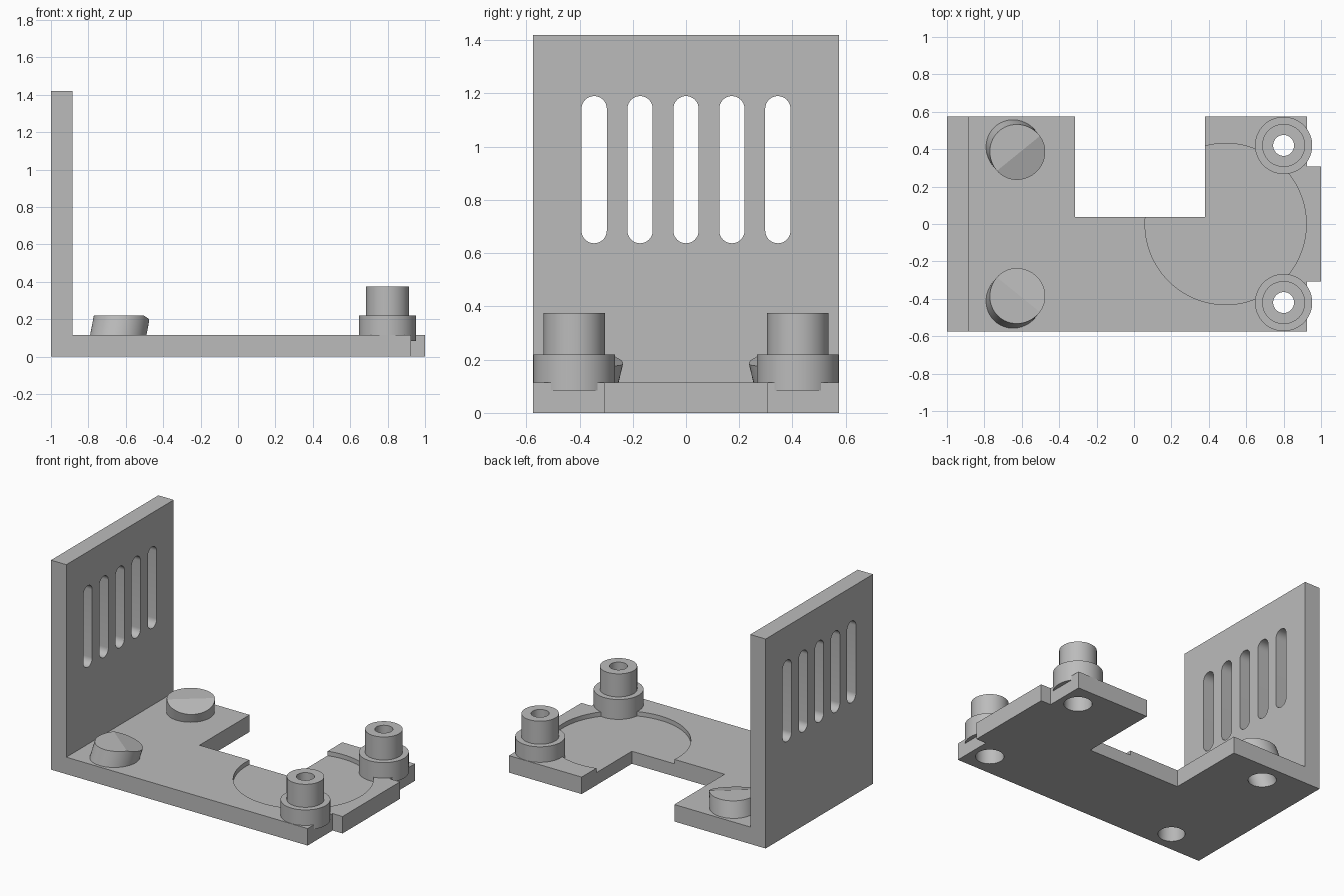
import bpy, bmesh, math
from mathutils import Vector

if "Cube" in bpy.data.objects:
    bpy.data.objects.remove(bpy.data.objects["Cube"])

gray = bpy.data.materials.new("plain gray")
gray.diffuse_color = (0.5, 0.5, 0.5, 1)
gray.use_nodes = True
gray.node_tree.nodes["Principled BSDF"].inputs["Base Color"].default_value = gray.diffuse_color


def make(name, bm):
    bmesh.ops.recalc_face_normals(bm, faces=bm.faces)
    mesh = bpy.data.meshes.new(name)
    bm.to_mesh(mesh)
    bm.free()
    mesh.materials.append(gray)
    ob = bpy.data.objects.new(name, mesh)
    bpy.context.collection.objects.link(ob)
    return ob


def prism(name, points, sweep):
    """Extrude a flat outline along a vector."""
    bm = bmesh.new()
    sweep = Vector(sweep)
    low = [bm.verts.new(p) for p in points]
    high = [bm.verts.new(Vector(p) + sweep) for p in points]
    n = len(points)
    bm.faces.new(low)
    bm.faces.new(high)
    for i in range(n):
        j = (i + 1) % n
        bm.faces.new((low[i], low[j], high[j], high[i]))
    return make(name, bm)


def box(name, x0, x1, y0, y1, z0, z1):
    return prism(name, [(x0, y0, z0), (x1, y0, z0), (x1, y1, z0), (x0, y1, z0)], (0, 0, z1 - z0))


def rod(name, start, end, r, n=64):
    """Cylinder between two points."""
    start, end = Vector(start), Vector(end)
    q = Vector((0, 0, 1)).rotation_difference(end - start)
    ring = [start + q @ Vector((r * math.cos(a), r * math.sin(a), 0))
            for a in (2 * math.pi * i / n for i in range(n))]
    return prism(name, ring, end - start)


def boolean(ob, tools, operation='DIFFERENCE'):
    """Apply boolean tools to an object and delete the tools."""
    for t in tools:
        t.hide_render = True
        m = ob.modifiers.new("cut", 'BOOLEAN')
        m.operation, m.solver, m.object = operation, 'EXACT', t
    bpy.context.view_layer.update()
    deps = bpy.context.evaluated_depsgraph_get()
    mesh = bpy.data.meshes.new_from_object(ob.evaluated_get(deps))
    ob.modifiers.clear()
    ob.data = mesh
    for t in tools:
        bpy.data.objects.remove(t)


W, T = 0.575, 0.115     # half width, plate thickness
POST = (0.8, 0.42)      # post position, mirrored in y
TILT = math.radians(17)


def post_cutters(s):
    """Screw hole with a wider counterbore from below."""
    x, y = POST[0], s * POST[1]
    return [rod("screw_hole", (x, y, -0.1), (x, y, 0.5), 0.056),
            rod("counterbore", (x, y, -0.1), (x, y, 0.2), 0.087)]


def peg_axis(s):
    top = Vector((-0.62, s * 0.38, 0.22))
    axis = Vector((0.63 * math.sin(TILT), -s * 0.777 * math.sin(TILT), math.cos(TILT)))
    return top, axis


def peg_pocket(s):
    top, axis = peg_axis(s)
    return rod("pocket", top - axis * 0.45, top - axis * 0.05, 0.083)


# Base plate outline with end tab and rear notch
outline = [(-1, -W), (0.925, -W), (0.925, -0.308), (1, -0.308), (1, 0.308), (0.925, 0.308),
           (0.925, W), (0.38, W), (0.38, 0.037), (-0.315, 0.037), (-0.315, W), (-1, W)]
bracket = prism("bracket", [(x, y, 0) for x, y in outline], (0, 0, T))

# Upright wall joined to the base
boolean(bracket, [box("wall", -1, -0.885, -W, W, 0, 1.42)], 'UNION')

# Round recess and the holes under posts and pegs
cutters = [rod("recess", (0.49, 0, 0.085), (0.49, 0, 0.2), 0.431, 128)]
for s in (-1, 1):
    cutters += post_cutters(s) + [peg_pocket(s)]

# Five vertical round-ended slots in the wall
for i in range(-2, 3):
    pts = []
    for k in range(34):
        end = k // 17
        a = math.pi * ((k % 17) / 16 + end)
        z = (1.19 - 0.0475) if end == 0 else (0.637 + 0.0475)
        pts.append((-1.1, i * 0.1725 + 0.0475 * math.cos(a), z + 0.0475 * math.sin(a)))
    cutters.append(prism("slot", pts, (0.3, 0, 0)))
boolean(bracket, cutters)
parts = [bracket]

for s, side in ((-1, "front"), (1, "back")):
    # Stepped hollow post
    x, y = POST[0], s * POST[1]
    post = rod(side + "_post", (x, y, 0.085), (x, y, 0.22), 0.153)
    boolean(post, [rod("collar", (x, y, 0.15), (x, y, 0.376), 0.115)], 'UNION')
    boolean(post, post_cutters(s))
    # Leaning peg trimmed level on top
    top, axis = peg_axis(s)
    peg = rod(side + "_leaning_peg", top - axis * 0.3, top, 0.148)
    boolean(peg, [box("trim", -1, 0, -1, 1, 0.05, 0.219)], 'INTERSECT')
    boolean(peg, [peg_pocket(s)])
    parts += [post, peg]

# Smooth round walls, crisp edges
bpy.ops.object.select_all(action='DESELECT')
for ob in parts:
    ob.select_set(True)
bpy.context.view_layer.objects.active = bracket
bpy.ops.object.shade_smooth_by_angle(angle=math.radians(12))
